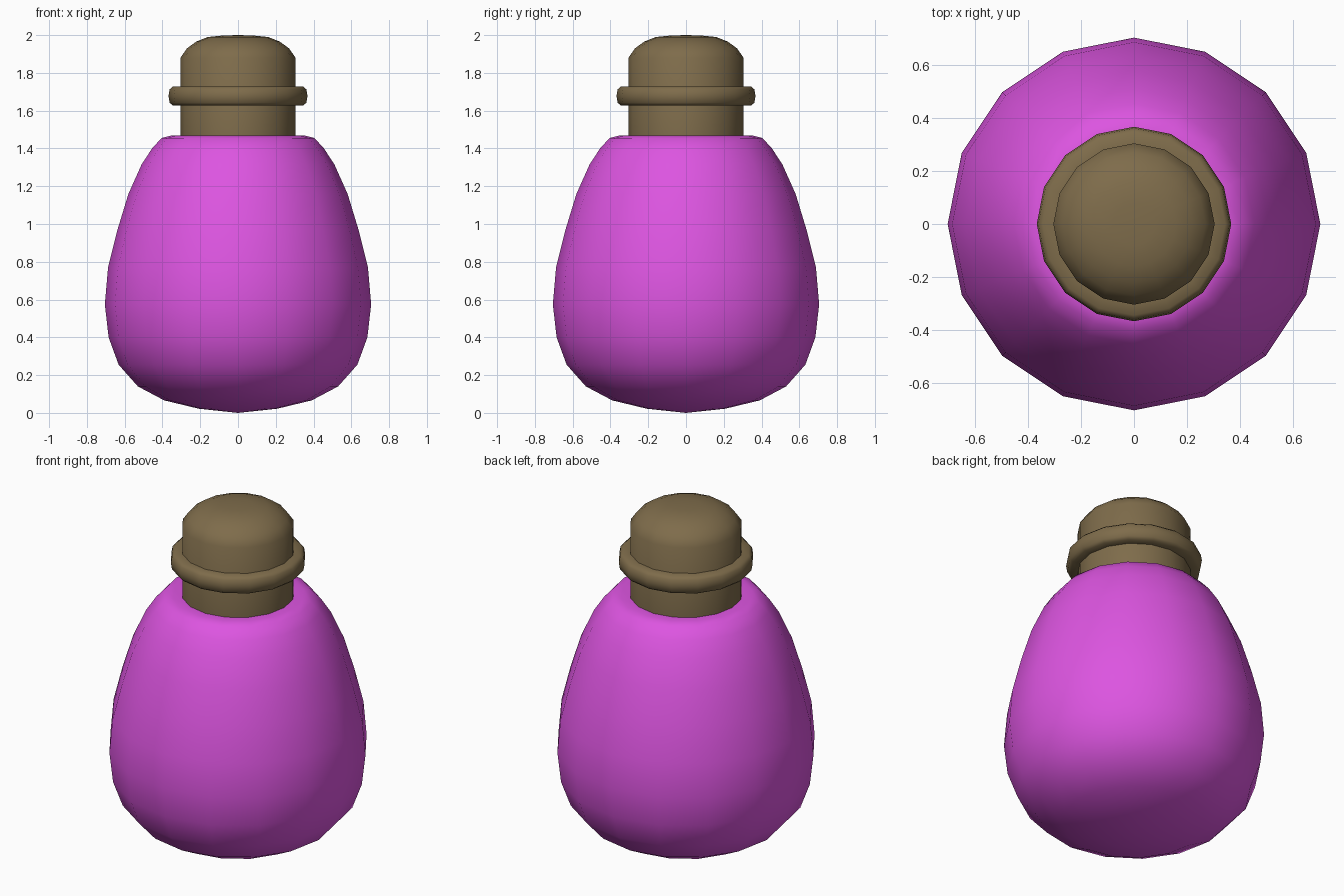
import bpy, bmesh, math

if "Cube" in bpy.data.objects:
    bpy.data.objects.remove(bpy.data.objects["Cube"])

SIDES = 16


def material(name, rgb):
    m = bpy.data.materials.new(name)
    m.diffuse_color = (*rgb, 1)
    m.use_nodes = True
    m.node_tree.nodes["Principled BSDF"].inputs["Base Color"].default_value = m.diffuse_color
    return m


def lathe(name, profile, mat, closed=False, angle=50):
    """Spin an (r, z) profile around z; r = 0 makes a pole."""
    bm = bmesh.new()
    rings = []
    for r, z in profile:
        if r == 0:
            rings.append([bm.verts.new((0, 0, z))] * SIDES)
        else:
            rings.append([bm.verts.new((r * math.cos(2 * math.pi * i / SIDES),
                                        r * math.sin(2 * math.pi * i / SIDES), z))
                          for i in range(SIDES)])
    pairs = list(zip(rings, rings[1:]))
    if closed:
        pairs.append((rings[-1], rings[0]))
    for a, b in pairs:
        for i in range(SIDES):
            j = (i + 1) % SIDES
            bm.faces.new(list(dict.fromkeys((a[i], a[j], b[j], b[i]))))
    bmesh.ops.recalc_face_normals(bm, faces=bm.faces)
    mesh = bpy.data.meshes.new(name)
    bm.to_mesh(mesh)
    bm.free()
    mesh.materials.append(mat)
    ob = bpy.data.objects.new(name, mesh)
    bpy.context.collection.objects.link(ob)
    bpy.ops.object.select_all(action='DESELECT')
    ob.select_set(True)
    bpy.context.view_layer.objects.active = ob
    bpy.ops.object.shade_smooth_by_angle(angle=math.radians(angle))
    return ob


purple = material("purple_glass", (0.72, 0.09, 0.75))
cork = material("cork_brown", (0.21, 0.15, 0.07))

# Egg-shaped bottle body
lathe("bottle_body", [
    (0, 0.0), (0.207, 0.022), (0.39, 0.066), (0.53, 0.14), (0.632, 0.255),
    (0.685, 0.40), (0.705, 0.575), (0.688, 0.77), (0.638, 0.97),
    (0.58, 1.16), (0.51, 1.316), (0.455, 1.40), (0.405, 1.455),
    (0.355, 1.468), (0.30, 1.465), (0, 1.465)], purple)

# Neck and rounded stopper
lathe("stopper", [
    (0, 1.45), (0.305, 1.45), (0.305, 1.88), (0.27, 1.93), (0.222, 1.965),
    (0.16, 1.99), (0.08, 1.998), (0, 2.0)], cork)

# Rounded collar around the neck
lathe("collar", [
    (0.295, 1.627), (0.345, 1.627), (0.362, 1.642), (0.368, 1.678),
    (0.362, 1.713), (0.345, 1.728), (0.295, 1.728)], cork, closed=True, angle=60)
